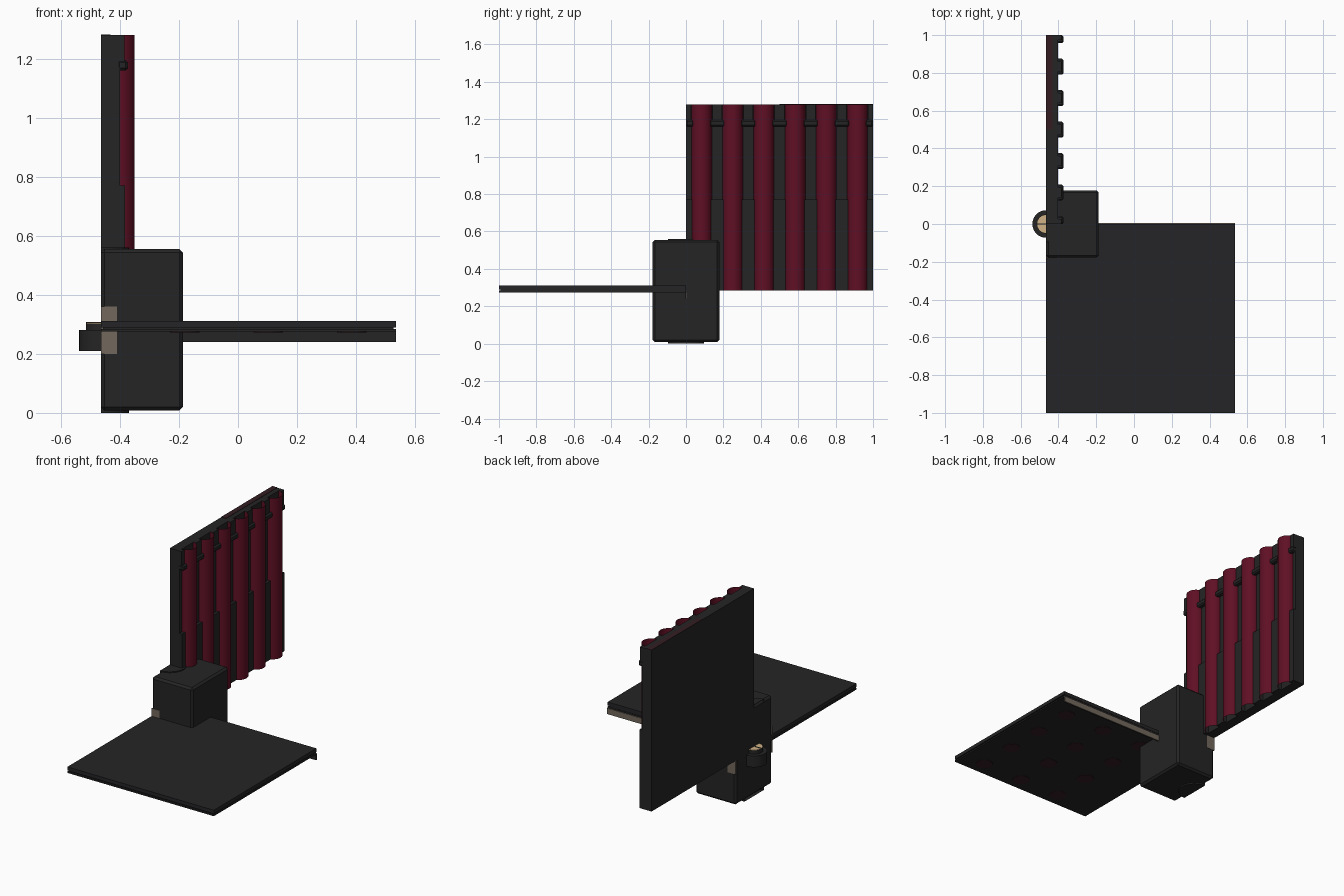
import bpy, bmesh, math
from mathutils import Matrix, Vector

cube = bpy.data.objects.get("Cube")
if cube:
    bpy.data.objects.remove(cube, do_unlink=True)


def material(name, rgb):
    m = bpy.data.materials.new(name)
    m.use_nodes = True
    m.diffuse_color = (*rgb, 1)
    m.node_tree.nodes["Principled BSDF"].inputs["Base Color"].default_value = (*rgb, 1)
    return m


CHARCOAL = material("charcoal", (0.018, 0.018, 0.018))
SLATE = material("slate", (0.018, 0.018, 0.020))
WINE = material("wine red", (0.115, 0.005, 0.018))
MAROON = material("dark maroon", (0.033, 0.012, 0.016))
STONE = material("grey tan", (0.17, 0.14, 0.11))
TAN = material("light tan", (0.63, 0.45, 0.24))


def finish(name, bm, mat, smooth=False):
    mesh = bpy.data.meshes.new(name)
    bm.to_mesh(mesh)
    bm.free()
    mesh.materials.append(mat)
    ob = bpy.data.objects.new(name, mesh)
    bpy.context.collection.objects.link(ob)
    if smooth:
        bpy.ops.object.select_all(action="DESELECT")
        ob.select_set(True)
        bpy.context.view_layer.objects.active = ob
        bpy.ops.object.shade_smooth_by_angle(angle=math.radians(40))
    return ob


def box(name, x, y, z, mat, bevel=0, segments=1):
    bm = bmesh.new()
    bmesh.ops.create_cube(bm, size=1)
    for v in bm.verts:
        v.co = Vector([lo + (c + 0.5) * (hi - lo) for c, (lo, hi) in zip(v.co, (x, y, z))])
    if bevel:
        bmesh.ops.bevel(bm, geom=bm.edges[:], offset=bevel, segments=segments,
                        profile=0.5, affect="EDGES")
    return finish(name, bm, mat)


def cylinder(name, x, y, z, r, mat, caps=True, half=False):
    """Upright cylinder; half keeps only the side towards +x."""
    bm = bmesh.new()
    bmesh.ops.create_cone(bm, cap_ends=caps, segments=32, radius1=r, radius2=r,
                          depth=z[1] - z[0],
                          matrix=Matrix.Translation((x, y, sum(z) / 2)))
    if half:
        geom = bm.verts[:] + bm.edges[:] + bm.faces[:]
        cut = bmesh.ops.bisect_plane(bm, geom=geom, plane_co=(x, y, 0),
                                     plane_no=(1, 0, 0), clear_inner=True)
        edges = [e for e in cut["geom_cut"] if isinstance(e, bmesh.types.BMEdge)]
        bmesh.ops.edgenet_fill(bm, edges=edges)
    return finish(name, bm, mat, smooth=True)


SIDE = -0.465    # shared outer face of block and panel
EDGE = 0.535
BOTTOM, TOP = 0.285, 1.28

# Corner block with pivot discs
box("corner_block", (SIDE, -0.187), (-0.178, 0.178), (0.008, 0.555), CHARCOAL, 0.012)
cylinder("upper_pivot_disc", SIDE, 0, (0.54, 0.561), 0.095, CHARCOAL, half=True)
cylinder("lower_pivot_disc", SIDE, 0, (0, 0.02), 0.095, CHARCOAL, half=True)
for s, label in ((-1, "front"), (1, "back")):
    box(f"{label}_block_inlay", (SIDE, -0.41), sorted((s * 0.174, s * 0.180)),
        (0.20, 0.36), STONE)

# Pivot pin on the block side
cylinder("pivot_collar", SIDE, 0, (0.21, 0.28), 0.073, CHARCOAL)
cylinder("pivot_pin", SIDE, 0, (0.28, 0.303), 0.05, CHARCOAL)
cylinder("pivot_cap", SIDE, 0, (0.303, 0.306), 0.049, TAN)
box("pivot_slot", (SIDE - 0.05, SIDE), (-0.003, 0.003), (0.30, 0.308), CHARCOAL)

# Horizontal panel: two sheets with a core between them
box("top_sheet", (SIDE, EDGE), (-1, 0), (0.290, 0.312), SLATE)
box("panel_core", (SIDE + 0.008, EDGE - 0.008), (-0.992, -0.002), (0.282, 0.291), CHARCOAL)
box("bottom_sheet", (SIDE, EDGE), (-1, 0), (0.275, 0.284), CHARCOAL)
for i in range(3):
    for j in range(4):
        cylinder("underside_spot", 0.385 - 0.283 * i, -0.16 - 0.25 * j,
                 (0.273, 0.278), 0.05, MAROON)

# Lip along the back edge of the horizontal panel
box("lip_front", (-0.2, EDGE), (-0.004, 0.001), (0.24, 0.276), CHARCOAL)
box("lip_back", (-0.2, EDGE), (0.001, 0.006), (0.24, 0.276), STONE)

# Upright panel
box("upright_back", (SIDE, -0.403), (0, 1), (BOTTOM, TOP), CHARCOAL)
box("upright_top_strip", (SIDE, -0.432), (0.5, 1), (TOP - 0.003, TOP + 0.002), MAROON)

# Open tubes on the upright panel
PITCH = 1 / 6
for i in range(6):
    cylinder("tube", -0.405, PITCH * (i + 0.5), (BOTTOM, TOP), 0.055, WINE, caps=False)

# Ribs and clips between the tubes, halved at both ends
for i in range(7):
    def span(w):
        return max(0, PITCH * i - w), min(1, PITCH * i + w)
    box("lower_rib", (-0.41, -0.383), span(0.033), (BOTTOM, 0.77), CHARCOAL)
    box("middle_rib", (-0.41, -0.399), span(0.018), (0.77, 1.17), CHARCOAL)
    box("upper_rib", (-0.41, -0.385), span(0.026), (1.19, TOP), CHARCOAL)
    box("clip", (-0.41, -0.373), span(0.042), (1.16, 1.195), CHARCOAL, 0.008)
